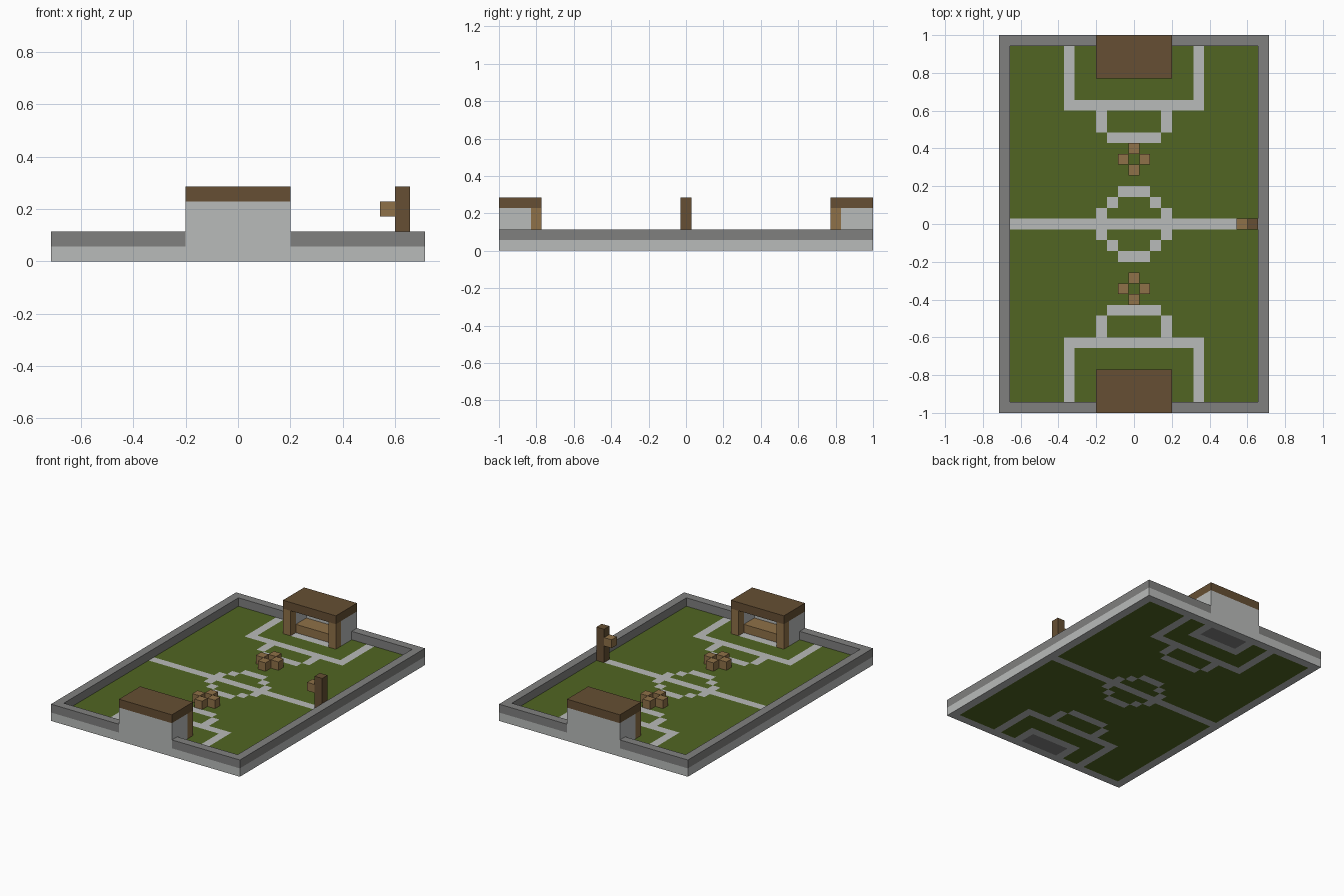
import bpy, bmesh
from mathutils import Matrix, Vector

V = 2 / 35          # edge of one building block
NX, NY = 25, 35     # pitch size in blocks

if "Cube" in bpy.data.objects:
    bpy.data.objects.remove(bpy.data.objects["Cube"], do_unlink=True)


def material(name, rgb):
    m = bpy.data.materials.new(name)
    m.use_nodes = True
    lin = [((c / 255 + 0.055) / 1.055) ** 2.4 for c in rgb] + [1]
    m.diffuse_color = lin
    bsdf = next(n for n in m.node_tree.nodes if n.type == 'BSDF_PRINCIPLED')
    bsdf.inputs["Base Color"].default_value = lin
    return m


GRASS = material("grass green", (81, 101, 34))
WHITE = material("pale stone", (185, 187, 186))
STONE = material("dark stone", (128, 128, 127))
DARK = material("dark wood", (102, 79, 51))
WOOD = material("light wood", (143, 113, 72))


def finish(name, bm, mats):
    bmesh.ops.recalc_face_normals(bm, faces=bm.faces[:])
    me = bpy.data.meshes.new(name)
    bm.to_mesh(me)
    bm.free()
    for m in mats:
        me.materials.append(m)
    ob = bpy.data.objects.new(name, me)
    bpy.context.collection.objects.link(ob)


def blocks(name, mat, *ranges):
    """Boxes given as (x0, x1, y0, y1, z0, z1) in block units."""
    bm = bmesh.new()
    for x0, x1, y0, y1, z0, z1 in ranges:
        centre = Vector((x0 + x1, y0 + y1, z0 + z1)) * V / 2
        size = Vector((abs(x1 - x0), abs(y1 - y0), z1 - z0)) * V
        bmesh.ops.create_cube(
            bm, size=1, matrix=Matrix.Translation(centre) @ Matrix.Diagonal((*size, 1)))
    finish(name, bm, [mat])


def floor_colour(x, y):
    """0 grass, 1 pale stone, 2 dark stone, by distance from the middle."""
    if x > 11 or y > 16:                                    # border
        return 1
    if x <= 3 and y >= 14:                                  # goal floor
        return 2 if x <= 2 and y >= 15 else 1
    halfway = y == 0
    circle = (x <= 1 and y == 3) or (x, y) in ((2, 2), (3, 1))
    box = (x <= 6 and y == 11) or (x == 6 and y >= 11)
    arc = (x <= 2 and y == 8) or (x == 3 and y in (9, 10))
    return int(halfway or circle or box or arc)


# Pitch slab with lines marked by block
bm = bmesh.new()
bmesh.ops.create_grid(bm, x_segments=NX, y_segments=NY, size=0.5,
                      matrix=Matrix.Diagonal((NX * V, NY * V, 1, 1)))
top = bmesh.ops.extrude_face_region(
    bm, geom=bm.verts[:] + bm.edges[:] + bm.faces[:], use_keep_orig=True)
bmesh.ops.translate(bm, vec=(0, 0, V),
                    verts=[g for g in top["geom"] if isinstance(g, bmesh.types.BMVert)])
for f in bm.faces:
    c = f.calc_center_median() / V
    edge = abs(c.x) > NX / 2 - 0.1 or abs(c.y) > NY / 2 - 0.1
    f.material_index = 1 if edge else floor_colour(round(abs(c.x)), round(abs(c.y)))
finish("pitch", bm, [GRASS, WHITE, STONE])

# Perimeter wall, open where the goals stand
blocks("perimeter_wall", STONE,
       *[(s * 11.5, s * 12.5, -17.5, 17.5, 1, 2) for s in (-1, 1)],
       *[(s * 3.5, s * 11.5, t * 16.5, t * 17.5, 1, 2) for s in (-1, 1) for t in (-1, 1)])

# Goals and player groups at both ends
for t, end in ((-1, "front"), (1, "back")):
    blocks(end + "_goal_walls", WHITE,
           (-3.5, 3.5, t * 16.5, t * 17.5, 1, 4),
           *[(s * 2.5, s * 3.5, t * 14.5, t * 16.5, 1, 4) for s in (-1, 1)])
    blocks(end + "_goal_posts", WOOD,
           *[(s * 2.5, s * 3.5, t * 13.5, t * 14.5, 1, 4) for s in (-1, 1)])
    blocks(end + "_goal_roof", DARK, (-3.5, 3.5, t * 13.5, t * 17.5, 4, 5))
    blocks(end + "_goal_bench", WOOD, (-2.5, 2.5, t * 14.5, t * 16.5, 1, 2))
    blocks(end + "_players", WOOD,
           *[(x - .5, x + .5, t * 6 + y - .5, t * 6 + y + .5, 1, 2)
             for x, y in ((1, 0), (-1, 0), (0, 1), (0, -1))])

# Halfway post with its sign block
blocks("halfway_post", DARK, (10.5, 11.5, -.5, .5, 1, 5))
blocks("halfway_sign", WOOD, (9.5, 10.5, -.5, .5, 3, 4))
